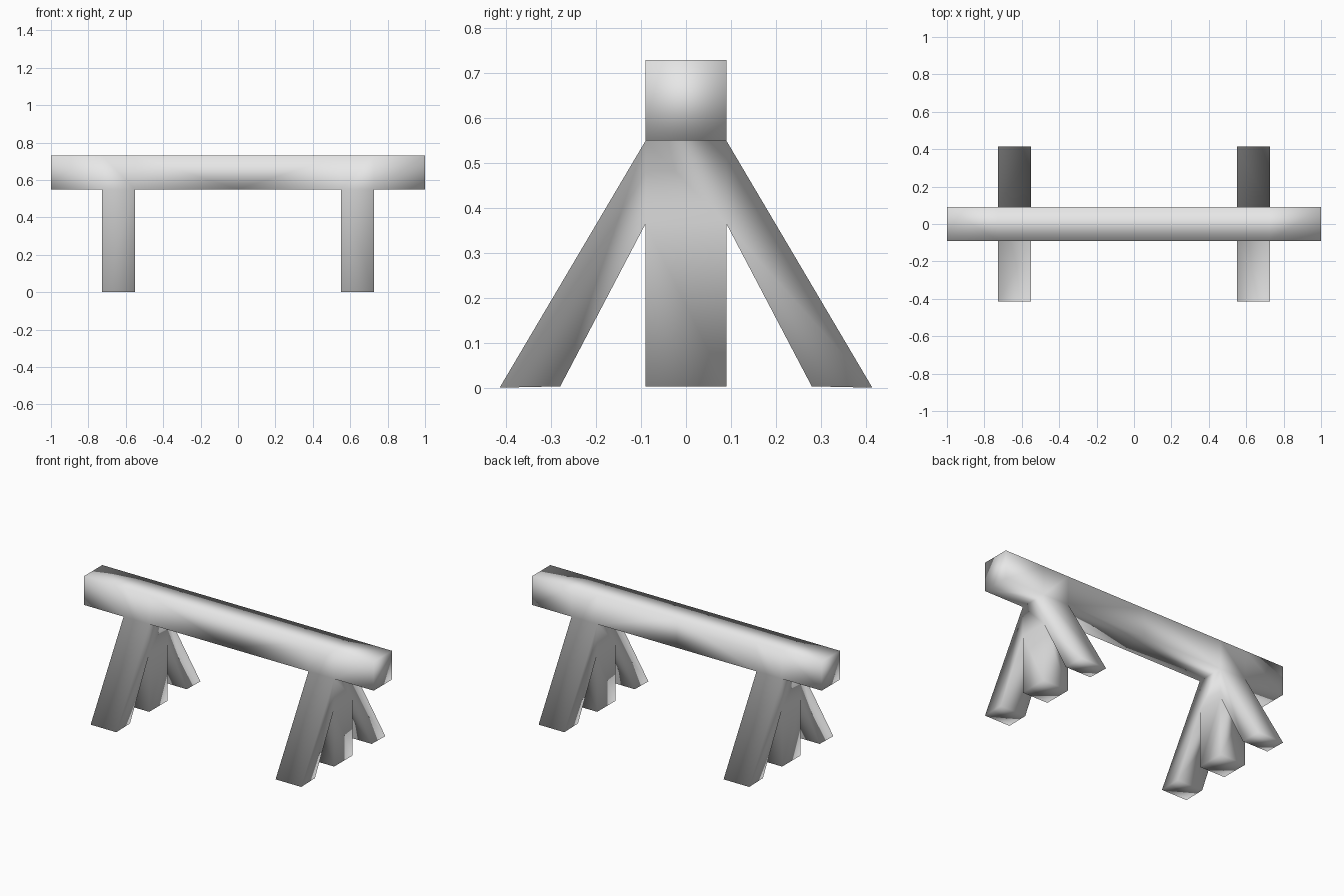
import bpy
import bmesh
from mathutils import Vector

cube = bpy.data.objects.get("Cube")
if cube:
    bpy.data.objects.remove(cube, do_unlink=True)

grey = bpy.data.materials.new("plain grey")
grey.use_nodes = True
colour = (0.8, 0.8, 0.8, 1)
grey.diffuse_color = colour
grey.node_tree.nodes["Principled BSDF"].inputs["Base Color"].default_value = colour

HALF, BOTTOM, TOP = 0.09, 0.55, 0.73      # beam cross-section
LEG_IN, LEG_OUT, FORK = 0.55, 0.727, 0.365
FLOOR = 0.003


def extrude(bm, face, shift):
    """Extrude one face and move each new vertex by shift(co)."""
    new = bmesh.ops.extrude_discrete_faces(bm, faces=[face])["faces"][0]
    for v in new.verts:
        v.co = shift(v.co)
    return new


def face_at(bm, centre):
    return min(bm.faces, key=lambda f: (f.calc_center_median() - Vector(centre)).length)


bm = bmesh.new()

# Beam: half the length, open at the mirror plane
ring = [bm.verts.new((0, y, z)) for y, z in
        ((-HALF, BOTTOM), (HALF, BOTTOM), (HALF, TOP), (-HALF, TOP))]
end = bm.faces.new(ring)
for x in (LEG_IN, LEG_OUT, 1):
    end = extrude(bm, end, lambda co: Vector((x, co.y, co.z)))

# Middle leg: pulled down from the beam in two steps
mid = (LEG_IN + LEG_OUT) / 2
foot = face_at(bm, (mid, 0, BOTTOM))
for z in (FORK, FLOOR):
    foot = extrude(bm, foot, lambda co: Vector((co.x, co.y, z)))

# Splayed legs: pulled out of the front and back of the middle leg
for side in (-1, 1):
    root = face_at(bm, (mid, side * HALF, (BOTTOM + FORK) / 2))
    extrude(bm, root, lambda co: Vector(
        (co.x, side * 0.415, 0) if co.z > 0.5 else (co.x, side * 0.28, FLOOR)))

bmesh.ops.recalc_face_normals(bm, faces=bm.faces)
for f in bm.faces:
    f.smooth = True
mesh = bpy.data.meshes.new("trestle_bench")
bm.to_mesh(mesh)
bm.free()
mesh.materials.append(grey)
bench = bpy.data.objects.new("trestle_bench", mesh)
bpy.context.collection.objects.link(bench)

# Other half
mirror = bench.modifiers.new("mirror", 'MIRROR')
mirror.use_axis[0] = True
mirror.use_clip = True
